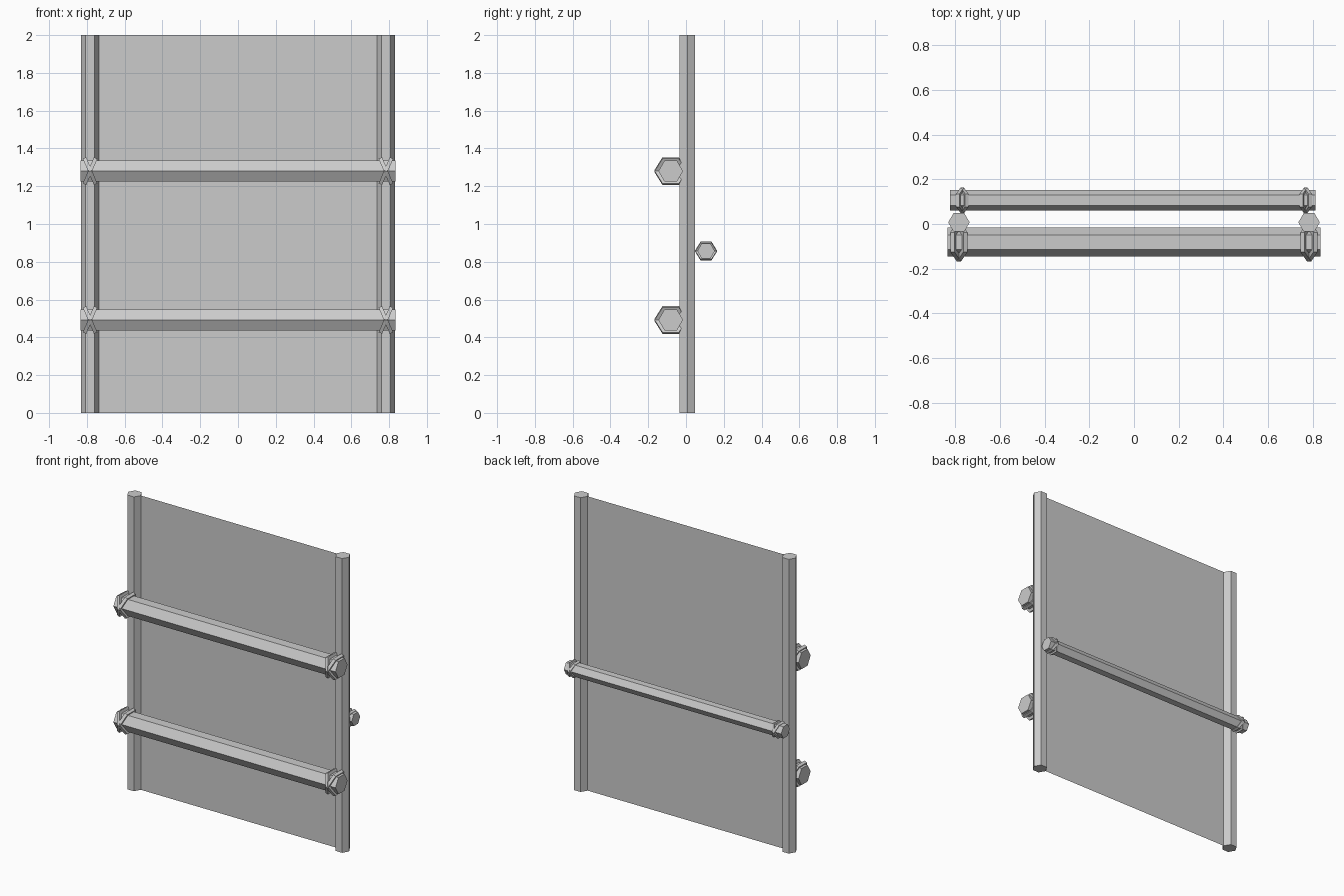
import bpy
from math import radians, pi
from mathutils import Matrix

cube = bpy.data.objects.get("Cube")
if cube:
    bpy.data.objects.remove(cube, do_unlink=True)

grey = bpy.data.materials.new("plain grey")
grey.use_nodes = True
colour = (0.6, 0.6, 0.6, 1)
grey.diffuse_color = colour
grey.node_tree.nodes["Principled BSDF"].inputs["Base Color"].default_value = colour


def hex_prism(name, centre, radius, length, turn):
    """Six-sided prism whose axis is turned from z by the given matrix."""
    bpy.ops.mesh.primitive_cylinder_add(vertices=6, radius=radius, depth=length)
    obj = bpy.context.object
    obj.name = name
    obj.matrix_world = Matrix.Translation(centre) @ turn
    obj.data.materials.append(grey)
    return obj


along_x = Matrix.Rotation(pi / 2, 4, 'Y')
point_sideways = Matrix.Rotation(pi / 2, 4, 'Z')

# Upright posts with their corners pointing outwards
post_y = 0.007
for side, sx in (("left", 1), ("right", -1)):
    hex_prism(side + "_post", (sx * 0.783, post_y, 1), 0.048, 2, point_sideways)

# Thin panel stretched between the posts
bpy.ops.mesh.primitive_plane_add(size=1)
panel = bpy.context.object
panel.name = "panel"
panel.matrix_world = (Matrix.Translation((0, post_y, 1))
                      @ Matrix.Rotation(pi / 2, 4, 'X')
                      @ Matrix.Diagonal((1.566, 2, 1, 1)))
panel.data.materials.append(grey)


def lashed_rail(name, x, y, z, radius, length, ring_radius, ring_width, ring_x):
    """Crossbar with two crossed binding rings near each end."""
    hex_prism(name, (x, y, z), radius, length, along_x)
    for side, sx in (("left", 1), ("right", -1)):
        for label, tilt in (("outer", 23), ("inner", -23)):
            turn = Matrix.Rotation(radians(tilt), 4, 'Y') @ along_x
            hex_prism(f"{name}_{side}_{label}_binding", (sx * ring_x, y, z),
                      ring_radius, ring_width, turn)


# Two thick crossbars in front, a thinner one behind
lashed_rail("upper_front_rail", 0, -0.081, 1.28, 0.065, 1.67, 0.087, 0.02, 0.783)
lashed_rail("lower_front_rail", 0, -0.081, 0.492, 0.065, 1.67, 0.087, 0.02, 0.783)
lashed_rail("back_rail", -0.005, 0.106, 0.857, 0.046, 1.635, 0.058, 0.016, 0.768)
